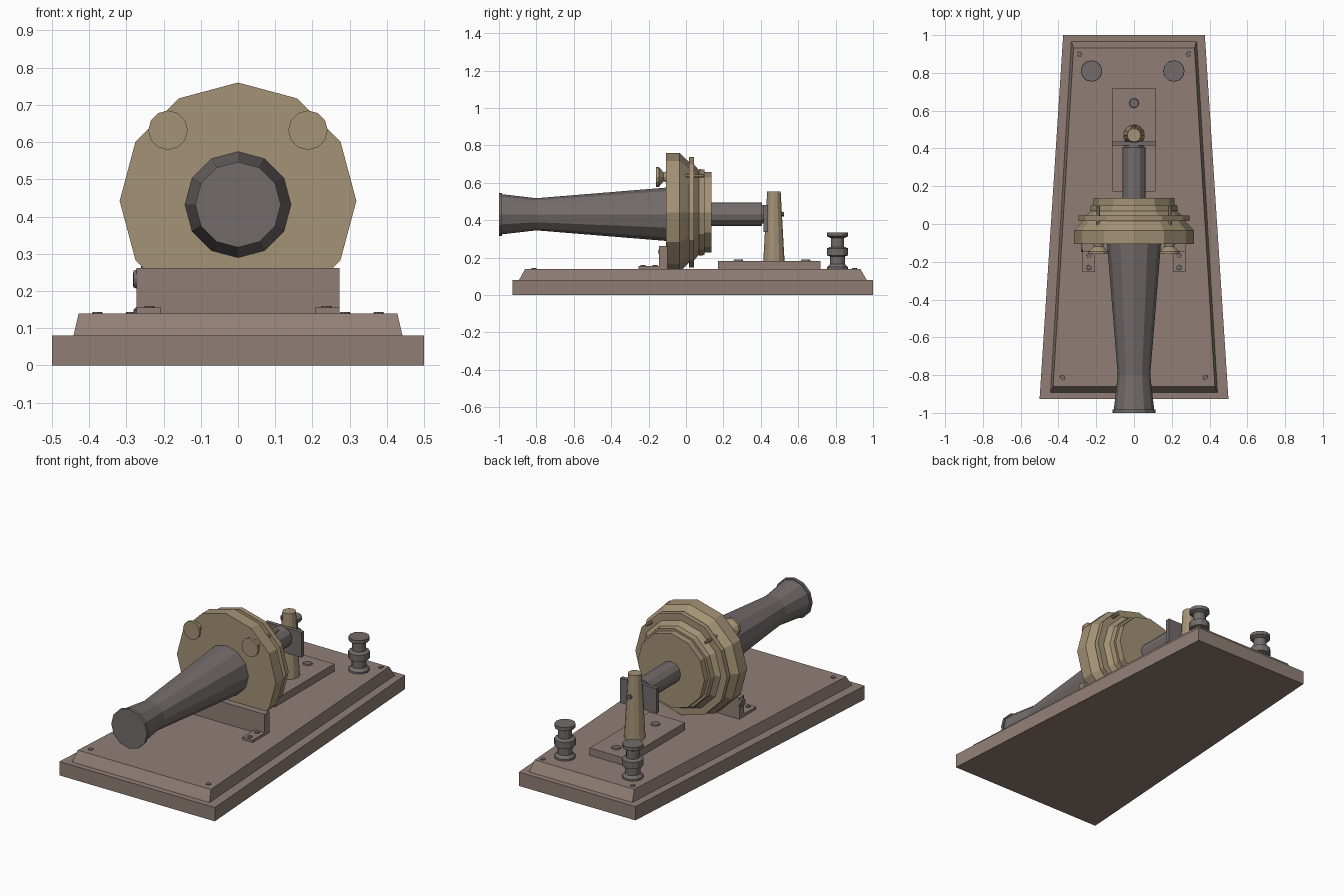
import bpy, bmesh, math
from mathutils import Vector

if "Cube" in bpy.data.objects:
    bpy.data.objects.remove(bpy.data.objects["Cube"])


def material(name, rgb):
    m = bpy.data.materials.new(name)
    m.diffuse_color = (*rgb, 1)
    m.use_nodes = True
    m.node_tree.nodes["Principled BSDF"].inputs["Base Color"].default_value = m.diffuse_color
    return m


WOOD = material("wood", (0.28, 0.21, 0.18))
BRASS = material("brass", (0.37, 0.29, 0.18))
IRON = material("iron", (0.17, 0.15, 0.145))


def finish(name, bm, mat):
    bmesh.ops.recalc_face_normals(bm, faces=bm.faces)
    me = bpy.data.meshes.new(name)
    bm.to_mesh(me)
    bm.free()
    me.materials.append(mat)
    ob = bpy.data.objects.new(name, me)
    bpy.context.collection.objects.link(ob)
    return ob


def loft(name, rings, mat):
    """Capped skin through a list of equal-length point rings."""
    bm = bmesh.new()
    loops = [[bm.verts.new(p) for p in ring] for ring in rings]
    n = len(loops[0])
    for a, b in zip(loops, loops[1:]):
        for i in range(n):
            j = (i + 1) % n
            bm.faces.new((a[i], a[j], b[j], b[i]))
    bm.faces.new(loops[0])
    bm.faces.new(loops[-1])
    return finish(name, bm, mat)


def lathe(name, centre, axis, profile, mat, sides=12):
    """Turned part: profile is (offset along axis, radius)."""
    c = Vector(centre)
    rings = []
    for h, r in profile:
        ring = []
        for i in range(sides):
            a = math.tau * i / sides
            u, v = r * math.cos(a), r * math.sin(a)
            p = {"X": (h, u, v), "Y": (u, h, v), "Z": (u, v, h)}[axis]
            ring.append(c + Vector(p))
        rings.append(ring)
    return loft(name, rings, mat)


def box(name, x0, x1, y0, y1, z0, z1, mat):
    rings = [[(x0, y0, z), (x1, y0, z), (x1, y1, z), (x0, y1, z)] for z in (z0, z1)]
    return loft(name, rings, mat)


def trapezoid(front, back, y0, y1, z):
    return [(-front, y0, z), (front, y0, z), (back, y1, z), (-back, y1, z)]


# Tapered stepped base
loft("base_slab", [trapezoid(0.5, 0.375, -0.927, 1.0, 0),
                   trapezoid(0.5, 0.375, -0.927, 1.0, 0.08)], WOOD)
loft("base_top", [trapezoid(0.442, 0.332, -0.893, 0.967, 0.08),
                  trapezoid(0.428, 0.32, -0.86, 0.932, 0.14)], WOOD)

# Horn with flared, lipped mouth
lathe("horn", (0, 0, 0.432), "Y",
      [(-1.0, 0.115), (-0.983, 0.115), (-0.983, 0.107), (-0.8, 0.086), (-0.1, 0.143)], IRON)

# Stepped drum housing
lathe("drum", (0, 0, 0.442), "Y",
      [(-0.107, 0.318), (-0.035, 0.318), (0.016, 0.27), (0.016, 0.295), (0.044, 0.295),
       (0.044, 0.255), (0.07, 0.225), (0.07, 0.232), (0.1, 0.228), (0.1, 0.215),
       (0.137, 0.215)], BRASS)

# Rear shaft, leaf plate and post
lathe("rear_shaft", (0, 0, 0.432), "Y", [(0.13, 0.062), (0.407, 0.062)], IRON)
lathe("shaft_tip", (0, 0, 0.432), "Y", [(0.4, 0.05), (0.43, 0.05)], IRON)
box("leaf_plate", -0.117, 0.117, 0.415, 0.438, 0.337, 0.482, IRON)
lathe("rear_post", (0, 0.47, 0), "Z", [(0.18, 0.057), (0.555, 0.036)], BRASS)
lathe("post_screw", (0, 0, 0.433), "Y", [(0.43, 0.012), (0.525, 0.012)], IRON, 8)

# Mounting plate with two bolt heads
box("mount_plate", -0.115, 0.115, 0.172, 0.72, 0.13, 0.183, WOOD)
for y in (0.28, 0.64):
    lathe("mount_bolt", (0, y, 0), "Z", [(0.18, 0.027), (0.19, 0.023)], IRON)

# Support wall in front of the drum
box("drum_support", -0.273, 0.273, -0.145, -0.1, 0.13, 0.262, WOOD)
lathe("support_side_screw", (0, -0.122, 0.232), "X", [(-0.281, 0.022), (-0.27, 0.027)], IRON)

for s in (-1, 1):
    # Support feet and their screws
    x0, x1 = sorted((s * 0.207, s * 0.273))
    box("support_foot", x0, x1, -0.255, -0.14, 0.13, 0.155, WOOD)
    for y in (-0.165, -0.23):
        lathe("foot_screw", (s * 0.238, y, 0), "Z", [(0.15, 0.015), (0.16, 0.013)], IRON, 8)
    # Front knobs and through bolts on the drum
    lathe("drum_knob", (s * 0.188, 0, 0.632), "Y",
          [(-0.16, 0.053), (-0.145, 0.053), (-0.12, 0.024), (-0.1, 0.03)], BRASS)
    lathe("drum_bolt", (s * 0.19, 0, 0.637), "Y", [(-0.01, 0.009), (0.095, 0.009)], BRASS, 8)
    # Corner screws
    for x, y in ((0.378, -0.812), (0.288, 0.9)):
        lathe("corner_screw", (s * x, y, 0), "Z", [(0.135, 0.015), (0.144, 0.013)], IRON, 8)
    # Terminal posts
    lathe("terminal_post", (s * 0.218 - 0.007, 0.81, 0), "Z",
          [(0.135, 0.056), (0.15, 0.056), (0.165, 0.04), (0.207, 0.04), (0.212, 0.057),
           (0.25, 0.057), (0.258, 0.036), (0.305, 0.036), (0.315, 0.056), (0.335, 0.056)], IRON)
